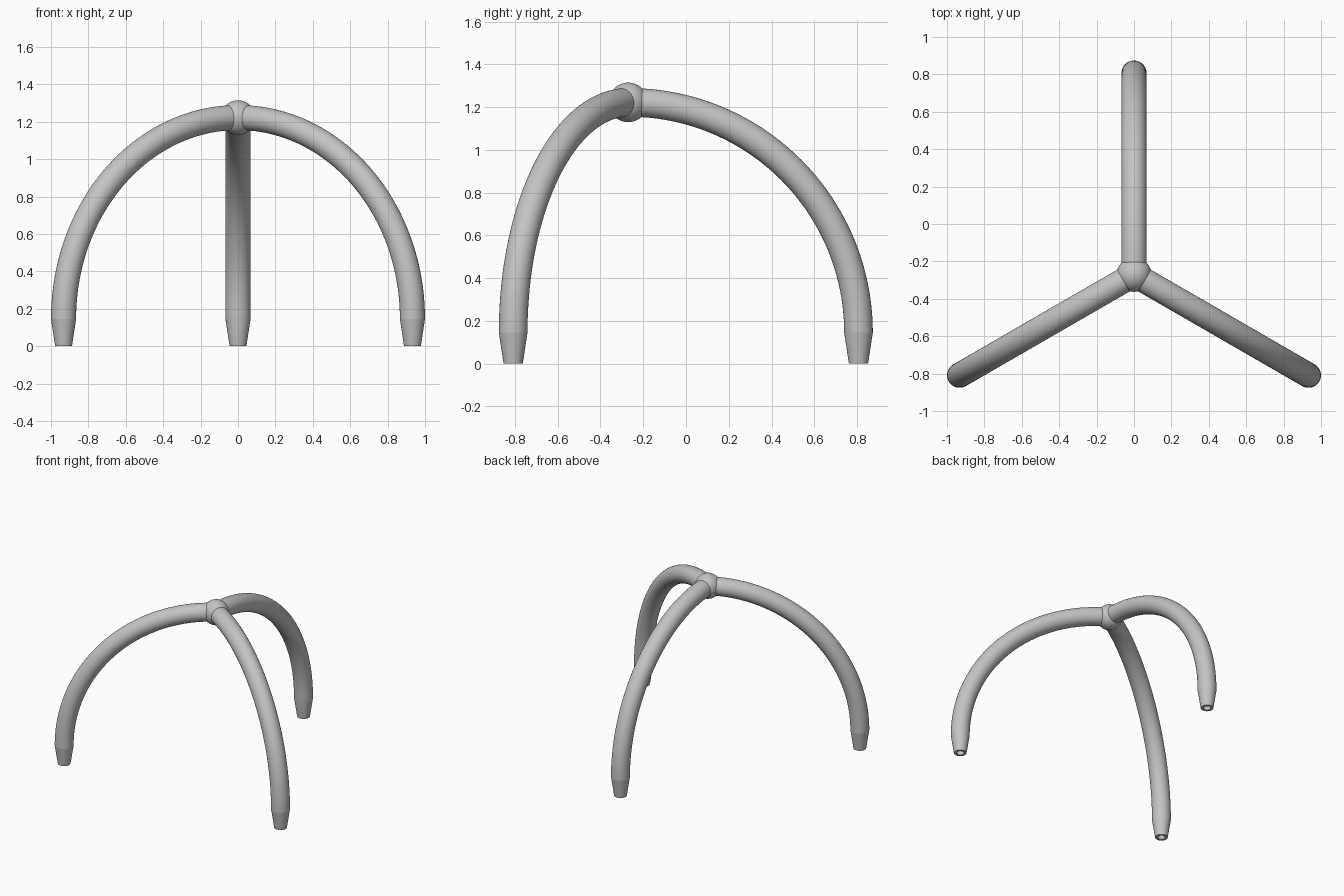
import bpy
import bmesh
import math
from mathutils import Vector, Matrix

if "Cube" in bpy.data.objects:
    bpy.data.objects.remove(bpy.data.objects["Cube"], do_unlink=True)

HUB = Vector((0, -0.27, 1.222))
REACH = 1.077        # radius of each leg's quarter arc
FOOT_H = 0.145       # height of the tapered foot
TUBE_R, TIP_R, HOLE_R = 0.067, 0.045, 0.026
SIDES = 48

grey = bpy.data.materials.new("light grey")
grey.use_nodes = True
colour = (0.55, 0.55, 0.55, 1)
grey.diffuse_color = colour
grey.node_tree.nodes["Principled BSDF"].inputs["Base Color"].default_value = colour


def finish(bm, name):
    """Turn a bmesh into a smooth shaded grey object."""
    bmesh.ops.recalc_face_normals(bm, faces=bm.faces)
    mesh = bpy.data.meshes.new(name)
    bm.to_mesh(mesh)
    bm.free()
    mesh.materials.append(grey)
    obj = bpy.data.objects.new(name, mesh)
    bpy.context.collection.objects.link(obj)
    bpy.ops.object.select_all(action="DESELECT")
    obj.select_set(True)
    bpy.context.view_layer.objects.active = obj
    bpy.ops.object.shade_smooth_by_angle(angle=math.radians(8))
    return obj


def sweep(name, stations, heading):
    """Skin rings given as (distance out, height, tilt, radius), capped at both ends."""
    bm = bmesh.new()
    rings = []
    for out, z, tilt, radius in stations:
        ring = []
        for i in range(SIDES):
            a = math.tau * i / SIDES
            across, side = radius * math.cos(a), radius * math.sin(a)
            ring.append(bm.verts.new((out + across * math.cos(tilt), side,
                                      z + across * math.sin(tilt))))
        rings.append(ring)
    for low, high in zip(rings, rings[1:]):
        for i in range(SIDES):
            j = (i + 1) % SIDES
            bm.faces.new((low[i], low[j], high[j], high[i]))
    bm.faces.new(rings[0])
    bm.faces.new(rings[-1])
    place = Matrix.Translation((HUB.x, HUB.y, 0)) @ Matrix.Rotation(heading, 4, "Z")
    bm.transform(place)
    return finish(bm, name)


# Central ball joint
bm = bmesh.new()
bmesh.ops.create_uvsphere(bm, u_segments=48, v_segments=32, radius=0.0925,
                          matrix=Matrix.Translation(HUB))
finish(bm, "hub_ball")

# Hollow tapered foot flowing into a quarter arc that ends inside the hub
foot = [(REACH, FOOT_H, 0, HOLE_R), (REACH, 0, 0, HOLE_R), (REACH, 0, 0, TIP_R)]
steps = 48
arc = []
for k in range(steps + 1):
    t = math.pi / 2 * k / steps
    arc.append((REACH * math.cos(t), FOOT_H + REACH * math.sin(t), t, TUBE_R))

for name, degrees in (("back_leg", 90), ("front_right_leg", 210), ("front_left_leg", 330)):
    sweep(name, foot + arc, math.radians(degrees))
